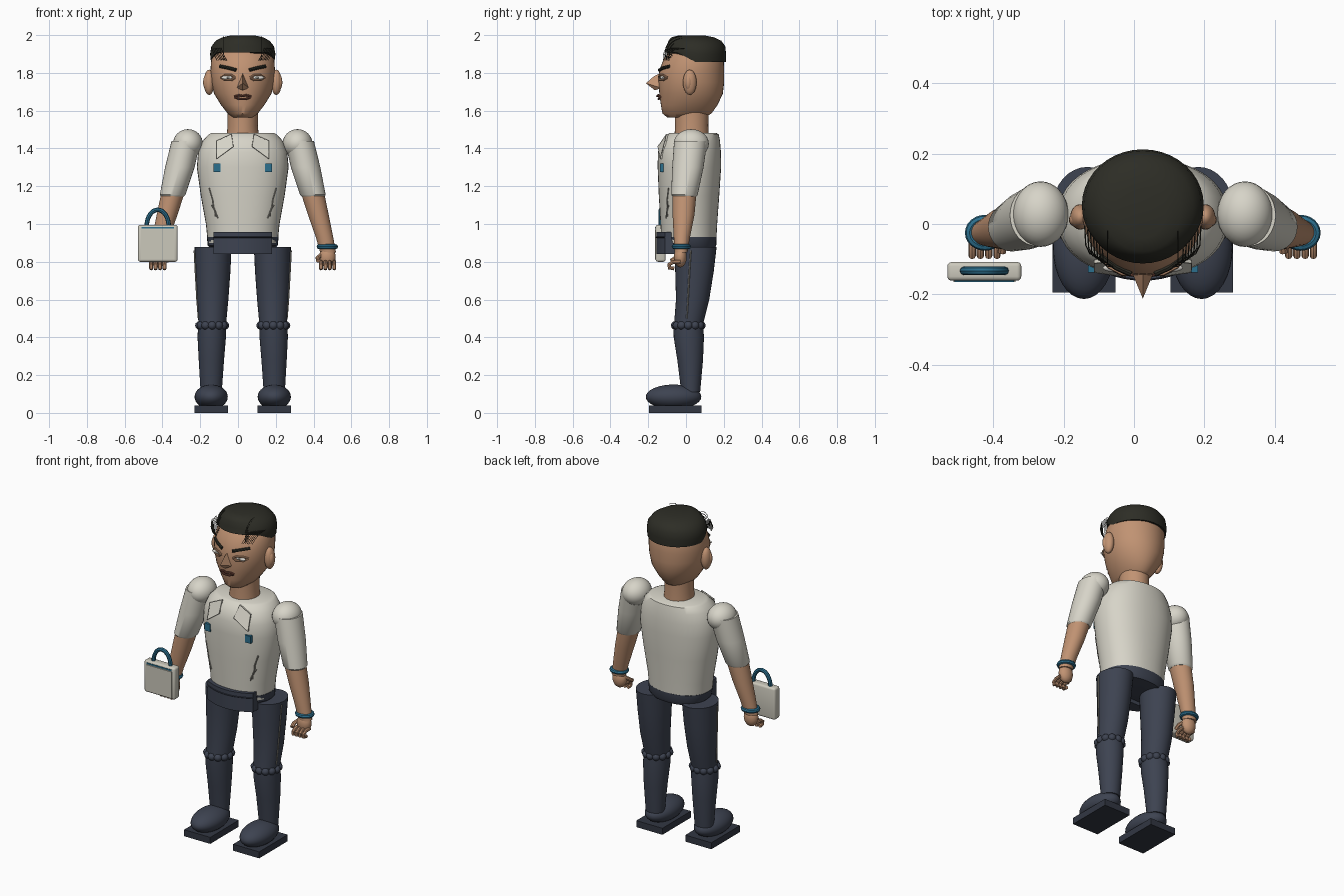
import bpy, bmesh, math
from mathutils import Vector, Matrix

if "Cube" in bpy.data.objects:
    bpy.data.objects.remove(bpy.data.objects["Cube"])

CX = 0.025  # body centre line


def mat(name, r, g, b):
    m = bpy.data.materials.new(name)
    m.diffuse_color = (r, g, b, 1)
    m.use_nodes = True
    m.node_tree.nodes["Principled BSDF"].inputs["Base Color"].default_value = m.diffuse_color
    return m


SKIN = mat("skin", 0.53, 0.29, 0.17)
CREAM = mat("cream cloth", 0.68, 0.66, 0.58)
CASE = mat("pale case", 0.60, 0.58, 0.50)
NAVY = mat("navy cloth", 0.047, 0.056, 0.082)
SOLE = mat("dark sole", 0.032, 0.038, 0.055)
HAIR = mat("black hair", 0.026, 0.026, 0.019)
TEAL = mat("teal", 0.025, 0.16, 0.27)
LIP = mat("brown lip", 0.17, 0.06, 0.04)
WHITE = mat("eye white", 0.75, 0.73, 0.68)
FOLD = mat("grey fold", 0.25, 0.24, 0.21)


def finish(name, bm, m):
    bmesh.ops.recalc_face_normals(bm, faces=bm.faces)
    me = bpy.data.meshes.new(name)
    bm.to_mesh(me)
    bm.free()
    me.materials.append(m)
    ob = bpy.data.objects.new(name, me)
    bpy.context.collection.objects.link(ob)
    return ob


def loft(name, rings, m, n=32, power=2.0, shift=None):
    """Skin over horizontal rings given as (z, x, y, half x, half y)."""
    bm, loops = bmesh.new(), []
    for z, x, y, rx, ry in rings:
        loop = []
        for i in range(n):
            a = 2 * math.pi * i / n
            c, s = math.cos(a), math.sin(a)
            px = x + rx * math.copysign(abs(c) ** (2 / power), c)
            py = y + ry * math.copysign(abs(s) ** (2 / power), s)
            loop.append(bm.verts.new((px, py, z + (shift(py, z) if shift else 0))))
        loops.append(loop)
    for a, b in zip(loops, loops[1:]):
        for i in range(n):
            j = (i + 1) % n
            bm.faces.new((a[i], a[j], b[j], b[i]))
    bm.faces.new(loops[0][::-1])
    bm.faces.new(loops[-1])
    return finish(name, bm, m)


def front_y(rings, x, z, power=2.0):
    """Front surface of a loft at offset x and height z."""
    for a, b in zip(rings, rings[1:]):
        if a[0] <= z <= b[0]:
            t = (z - a[0]) / (b[0] - a[0])
            _, cx, y, rx, ry = [p + (q - p) * t for p, q in zip(a, b)]
            u = min(abs(x - cx) / rx, 1)
            return y - ry * (1 - u ** power) ** (1 / power)
    return 0


def ball(name, loc, size, m, seg=24):
    bm = bmesh.new()
    bmesh.ops.create_uvsphere(bm, u_segments=seg, v_segments=seg // 2, radius=1,
                              matrix=Matrix.Translation(loc) @ Matrix.Diagonal((*size, 1)))
    return finish(name, bm, m)


def box(name, lo, hi, m, bevel=0.0):
    lo, hi = Vector(lo), Vector(hi)
    bm = bmesh.new()
    bmesh.ops.create_cube(bm, size=1, matrix=Matrix.Translation((lo + hi) / 2)
                          @ Matrix.Diagonal((*(hi - lo), 1)))
    if bevel:
        bmesh.ops.bevel(bm, geom=bm.edges[:], offset=bevel, segments=3, affect='EDGES', profile=0.5)
    return finish(name, bm, m)


def tube(name, paths, r, m, cyclic=False, res=2):
    """Round cord through each list of points, converted to mesh."""
    cu = bpy.data.curves.new(name, 'CURVE')
    cu.dimensions, cu.bevel_depth, cu.bevel_resolution = '3D', r, res
    cu.use_fill_caps = True
    for pts in paths:
        sp = cu.splines.new('POLY')
        sp.points.add(len(pts) - 1)
        for p, q in zip(sp.points, pts):
            p.co = (*q, 1)
        sp.use_cyclic_u = cyclic
    tmp = bpy.data.objects.new(name, cu)
    bpy.context.collection.objects.link(tmp)
    me = bpy.data.meshes.new_from_object(tmp.evaluated_get(bpy.context.evaluated_depsgraph_get()))
    bpy.data.objects.remove(tmp)
    me.materials.clear()
    me.materials.append(m)
    ob = bpy.data.objects.new(name, me)
    bpy.context.collection.objects.link(ob)
    return ob


def prism(name, pts, step, m):
    """Extrude a polygon along a vector."""
    bm = bmesh.new()
    f = bm.faces.new([bm.verts.new(p) for p in pts])
    new = bmesh.ops.extrude_face_region(bm, geom=[f])
    bmesh.ops.translate(bm, vec=step, verts=[v for v in new['geom'] if isinstance(v, bmesh.types.BMVert)])
    return finish(name, bm, m)


# Head and neck
HEAD = [(1.565, CX, 0.0, 0.055, 0.10), (1.585, CX, 0.005, 0.08, 0.13), (1.63, CX, 0.017, 0.115, 0.15),
        (1.69, CX, 0.027, 0.152, 0.168), (1.75, CX, 0.028, 0.166, 0.174), (1.81, CX, 0.03, 0.171, 0.172),
        (1.87, CX, 0.04, 0.167, 0.16), (1.93, CX, 0.05, 0.145, 0.13), (1.97, CX, 0.05, 0.09, 0.08)]
loft("head", HEAD, SKIN, 40)
loft("neck", [(1.44, CX, 0.03, 0.088, 0.092), (1.52, CX, 0.03, 0.08, 0.088), (1.60, CX, 0.03, 0.082, 0.09)], SKIN)


# Hair cap with a raised front edge
def hairline(y, z):
    return 0.05 * max(0, min(1, (0.05 - y) / 0.1)) * max(0, (1.94 - z) / 0.08)


loft("hair", [(1.858, CX, 0.05, 0.168, 0.162), (1.90, CX, 0.053, 0.173, 0.159), (1.94, CX, 0.053, 0.166, 0.155),
              (1.97, CX, 0.047, 0.143, 0.14), (1.988, CX, 0.035, 0.108, 0.113), (1.998, CX, 0.03, 0.065, 0.07)],
     HAIR, 40, shift=hairline)
strands = []
for s in (-1, 1):
    for i in range(7):
        k = i / 6
        strands.append([(CX + s * (0.165 - 0.05 * k), -0.005 - 0.065 * k, 1.93),
                        (CX + s * (0.162 - 0.05 * k), -0.06 - 0.05 * k, 1.925),
                        (CX + s * (0.150 - 0.05 * k), -0.085 - 0.035 * k, 1.895),
                        (CX + s * (0.135 - 0.05 * k), -0.09 - 0.03 * k, 1.865)])
    for i in range(4):
        strands.append([(CX + s * 0.1, 0.01 - 0.09 * math.cos(a) - 0.01 * i, 1.91 + (0.055 + 0.01 * i) * math.sin(a))
                        for a in [j * math.pi / 12 for j in range(-2, 7)]])
tube("loose_hair", strands, 0.0018, HAIR, res=0)

# Face
for s in (-1, 1):
    side = "left" if s < 0 else "right"

    def on_face(x, z, d=0.0):
        return (CX + s * x, front_y(HEAD, CX + s * x, z) - d, z)
    ball(side + "_ear", (CX + s * 0.178, 0.02, 1.75), (0.028, 0.036, 0.067), SKIN)
    ball(side + "_inner_ear", (CX + s * 0.19, 0.012, 1.75), (0.02, 0.02, 0.042), SKIN, 16)
    tube(side + "_eyebrow", [[on_face(0.035, 1.815, 0.004), on_face(0.075, 1.826, 0.004), on_face(0.12, 1.835, 0.004)]],
         0.009, HAIR)
    ball(side + "_eye", on_face(0.078, 1.775), (0.036, 0.012, 0.011), WHITE, 16)
    ball(side + "_pupil", on_face(0.076, 1.775, 0.009), (0.008, 0.005, 0.007), FOLD, 12)
    for nm, dz in (("upper", 0.013), ("lower", -0.013)):
        tube(side + "_" + nm + "_eyelid", [[on_face(0.04, 1.775, 0.003), on_face(0.06, 1.775 + dz, 0.008),
             on_face(0.095, 1.775 + dz, 0.008), on_face(0.116, 1.775, 0.003)]], 0.006, SKIN)
bm = bmesh.new()
for p in [(0, -0.135, 1.80), (-0.034, -0.13, 1.72), (0.034, -0.13, 1.72), (0, -0.212, 1.745),
          (0, -0.17, 1.782), (0, -0.165, 1.708)]:
    bm.verts.new((CX + p[0], p[1], p[2]))
bmesh.ops.convex_hull(bm, input=bm.verts[:])
finish("nose", bm, SKIN)
tube("upper_lip", [[(CX + x, -0.152 + abs(x) * 0.3, z) for x, z in
     ((-0.045, 1.674), (-0.02, 1.682), (0, 1.677), (0.02, 1.682), (0.045, 1.674))]], 0.006, LIP)
tube("lower_lip", [[(CX + x, -0.15 + abs(x) * 0.3, z) for x, z in
     ((-0.04, 1.671), (-0.018, 1.662), (0.018, 1.662), (0.04, 1.671))]], 0.006, LIP)

# Shirt
SHIRT = [(0.90, CX, 0.015, 0.185, 0.145), (1.0, CX, 0.015, 0.195, 0.15), (1.15, CX, 0.016, 0.222, 0.16),
         (1.30, CX, 0.018, 0.243, 0.168), (1.38, CX, 0.018, 0.236, 0.167), (1.44, CX, 0.025, 0.212, 0.155),
         (1.475, CX, 0.038, 0.18, 0.135), (1.482, CX, 0.038, 0.165, 0.122)]
loft("shirt", SHIRT, CREAM, 40, 2.2)


def on_shirt(x, z, d):
    return (CX + x, front_y(SHIRT, CX + x, z, 2.2) - d, z)


for s in (-1, 1):
    side = "left" if s < 0 else "right"
    flap = [on_shirt(s * x, z, 0.012) for x, z in ((0.138, 1.44), (0.06, 1.475), (0.05, 1.41), (0.138, 1.345))]
    prism(side + "_collar", flap, (0, 0.009, 0), CREAM)
    tube(side + "_collar_edge", [flap], 0.002, FOLD, True, 0)
    y = on_shirt(s * 0.137, 1.30, 0.012)[1]
    box(side + "_badge", (CX + s * 0.137 - 0.019, y, 1.275), (CX + s * 0.137 + 0.019, y + 0.02, 1.32), TEAL)
    tube(side + "_shirt_fold", [[on_shirt(s * x, z, 0.0) for x, z in ((0.178, 1.19), (0.16, 1.13), (0.155, 1.09), (0.132, 1.03))],
         [on_shirt(s * x, z, 0.0) for x, z in ((0.165, 1.10), (0.148, 1.07), (0.145, 1.04))]], 0.004, FOLD)

# Hips, belt pouch
loft("hips", [(0.865, CX, 0.03, 0.165, 0.12), (0.885, CX, 0.02, 0.185, 0.14), (0.93, CX, 0.015, 0.19, 0.147)], NAVY, 40, 2.2)
arc = [(CX + 0.155 * k / 6, -0.157 + 0.045 * (k / 6) ** 2, 0.842) for k in range(-6, 7)]
prism("belt_pouch", arc + [(CX + 0.155, -0.06, 0.842), (CX - 0.155, -0.06, 0.842)], (0, 0, 0.115), NAVY)
tube("pouch_seam", [[(x, y - 0.001, 0.93) for x, y, _ in arc]], 0.003, SOLE, res=0)

for s in (-1, 1):
    side = "left" if s < 0 else "right"
    X = lambda o: CX + s * o
    # Arm
    ball(side + "_shoulder", (X(0.29), 0.028, 1.425), (0.079, 0.093, 0.077), CREAM, 32)
    loft(side + "_sleeve", [(1.145, X(0.373), -0.008, 0.060, 0.062), (1.155, X(0.371), -0.008, 0.068, 0.07),
                            (1.30, X(0.333), 0.01, 0.078, 0.083), (1.44, X(0.30), 0.025, 0.077, 0.088)], CREAM)
    loft(side + "_forearm", [(0.85, X(0.452), -0.026, 0.042, 0.034), (0.93, X(0.433), -0.022, 0.046, 0.043),
                             (1.05, X(0.400), -0.013, 0.055, 0.058), (1.17, X(0.368), -0.008, 0.062, 0.064)], SKIN)
    tube(side + "_bracelet", [[(X(0.448) + 0.044 * math.cos(a), -0.025 + 0.038 * math.sin(a), 0.88)
         for a in [i * math.pi / 12 for i in range(24)]]], 0.013, TEAL, True)
    # Hand
    ball(side + "_palm", (X(0.448), -0.03, 0.825), (0.044, 0.034, 0.055), SKIN)
    tube(side + "_fingers", [[(X(0.414 + 0.0235 * i), y, z) for y, z in
         ((-0.03, 0.80), (-0.07, 0.798), (-0.09, 0.785), (-0.087, 0.768), (-0.062, 0.765))] for i in range(4)], 0.0105, SKIN)
    tube(side + "_thumb", [[(X(0.42), -0.03, 0.84), (X(0.397), -0.055, 0.82), (X(0.40), -0.08, 0.805)]], 0.012, SKIN)
    # Leg
    loft(side + "_thigh", [(0.46, X(0.161), 0.012, 0.072, 0.076), (0.60, X(0.160), 0.035, 0.084, 0.088),
                           (0.75, X(0.158), 0.045, 0.093, 0.102), (0.878, X(0.157), 0.05, 0.098, 0.112)], NAVY)
    loft(side + "_shin", [(0.11, X(0.167), 0.025, 0.056, 0.05), (0.28, X(0.166), 0.022, 0.067, 0.068),
                          (0.40, X(0.164), 0.015, 0.075, 0.08), (0.48, X(0.162), 0.012, 0.074, 0.078)], NAVY)
    for i in range(12):
        a = i * math.pi / 6
        ball(side + "_knee_fold", (X(0.162) + 0.066 * math.cos(a), 0.012 + 0.068 * math.sin(a), 0.463),
             (0.024, 0.024, 0.023), NAVY, 12)
    tube(side + "_trouser_seam", [[(X(0.256), 0.025, 0.86), (X(0.2505), 0.018, 0.75), (X(0.242), 0.01, 0.60),
                                   (X(0.234), 0.004, 0.50)]], 0.004, FOLD)
    # Shoe
    ball(side + "_shoe", (X(0.167), -0.066, 0.085), (0.088, 0.147, 0.065), NAVY, 32)
    box(side + "_sole", (X(0.167) - 0.089, -0.195, 0), (X(0.167) + 0.089, 0.083, 0.04), SOLE)

# Hand case
box("case_body", (-0.53, -0.161, 0.80), (-0.32, -0.108, 0.995), CASE, 0.012)
box("case_panel", (-0.513, -0.165, 0.812), (-0.337, -0.157, 0.972), CASE)
box("case_stripe", (-0.51, -0.164, 0.976), (-0.34, -0.157, 0.984), TEAL)
tube("case_handle", [[(-0.425 + 0.058 * math.cos(a), -0.133, 0.99 + 0.085 * math.sin(a))
     for a in [i * math.pi / 16 for i in range(17)]]], 0.012, TEAL)

# Smooth shading with sharp edges kept
for ob in bpy.data.objects:
    ob.select_set(True)
    bpy.context.view_layer.objects.active = ob
bpy.ops.object.shade_smooth_by_angle(angle=math.radians(40))
